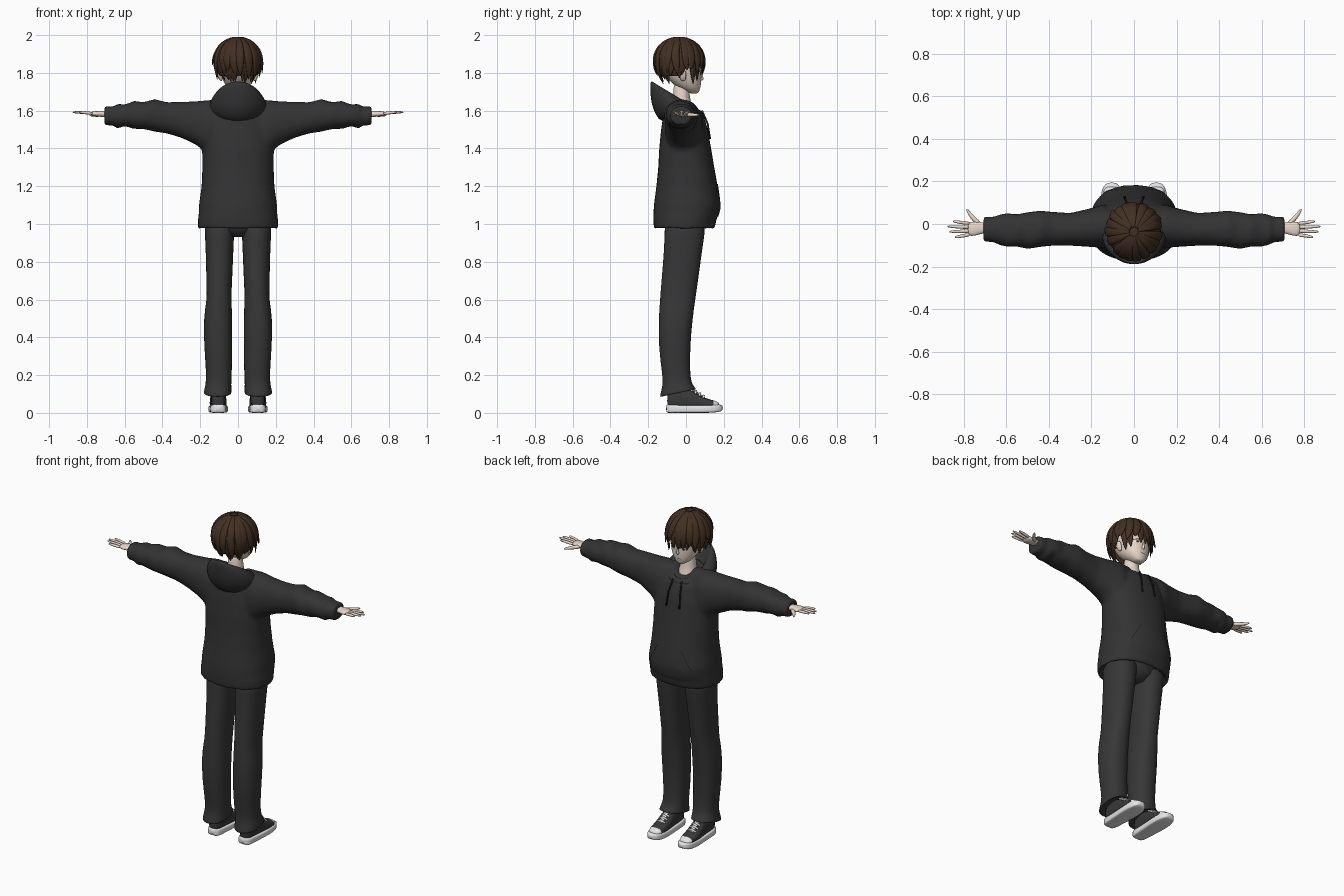
import bpy, bmesh, math, random
from mathutils import Vector as V

if "Cube" in bpy.data.objects:
    bpy.data.objects.remove(bpy.data.objects["Cube"])
random.seed(4)


def material(name, *rgb):
    m = bpy.data.materials.new(name)
    m.use_nodes = True
    m.diffuse_color = (*rgb, 1)
    m.node_tree.nodes["Principled BSDF"].inputs["Base Color"].default_value = (*rgb, 1)
    return m


CLOTH = material("charcoal cloth", .033, .033, .034)
TROUSER = material("trouser grey", .038, .038, .039)
SKIN = material("skin", .82, .69, .60)
HAIR = material("brown hair", .055, .029, .016)
WHITE = material("white rubber", .78, .78, .78)
CANVAS = material("shoe canvas", .04, .04, .042)
DARK = material("dark line", .015, .01, .01)
AMBER = material("amber eye", .30, .17, .06)


def spow(c, e):
    return math.copysign(abs(c) ** (2 / e), c)


def loft(bm, rings, n=20, e=2.0):
    """Skin a closed tube through rings given as (centre, u axis, v axis)."""
    loops = []
    for c, u, v in rings:
        angles = [2 * math.pi * i / n for i in range(n)]
        loops.append([bm.verts.new(V(c) + V(u) * spow(math.cos(a), e) + V(v) * spow(math.sin(a), e))
                      for a in angles])
    for a, b in zip(loops, loops[1:]):
        for i in range(n):
            bm.faces.new((a[i], a[(i + 1) % n], b[(i + 1) % n], b[i]))
    bm.faces.new(loops[0])
    bm.faces.new(loops[-1])


def finish(name, bm, *mats, mirror=False, subsurf=0):
    bmesh.ops.recalc_face_normals(bm, faces=bm.faces)
    me = bpy.data.meshes.new(name)
    bm.to_mesh(me)
    bm.free()
    for m in mats:
        me.materials.append(m)
    me.polygons.foreach_set("use_smooth", [True] * len(me.polygons))
    ob = bpy.data.objects.new(name, me)
    bpy.context.collection.objects.link(ob)
    if mirror:
        ob.modifiers.new("mirror", 'MIRROR').use_mirror_merge = False
    if subsurf:
        s = ob.modifiers.new("subdivision", 'SUBSURF')
        s.levels = s.render_levels = subsurf
    return ob


def level(z, x, rx, back, front, tilt=0.0):
    """Horizontal ring; tilt raises its front."""
    return (x, (back + front) / 2, z), (0, (front - back) / 2, tilt), (rx, 0, 0)


def tube(bm, path, widths, flat=1.0, out=V((0, 0, 1)), n=8):
    """Tapered tube along a path, flattened along the out direction."""
    path = [V(p) for p in path]
    rings = []
    for i, p in enumerate(path):
        t = (path[min(i + 1, len(path) - 1)] - path[max(i - 1, 0)]).normalized()
        side = t.cross(out).normalized()
        rings.append((p, side * widths[i], side.cross(t) * widths[i] * flat))
    loft(bm, rings, n)


# Hoodie: torso and both sleeves fused into one surface
bm = bmesh.new()
torso = [(1.02, .18, -.13, .12), (.98, .195, -.155, .135), (.968, .212, -.17, .15),
         (1.03, .212, -.173, .163), (1.05, .208, -.173, .175), (1.1, .207, -.17, .184),
         (1.2, .193, -.157, .168), (1.3, .189, -.147, .15), (1.4, .19, -.142, .133),
         (1.5, .19, -.132, .116), (1.58, .17, -.12, .092)]
loft(bm, [level(z, 0, rx, b, f) for z, rx, b, f in torso] + [level(1.635, 0, .11, -.1, .06, -.03)], 32, 2.3)
sleeve = [(.05, 1.25, 1.66, -.1, .08), (.15, 1.36, 1.657, -.112, .09), (.22, 1.418, 1.65, -.107, .07),
          (.3, 1.456, 1.647, -.102, .052), (.38, 1.48, 1.645, -.102, .057), (.44, 1.488, 1.662, -.108, .063),
          (.5, 1.503, 1.645, -.118, .056), (.55, 1.503, 1.652, -.106, .046), (.6, 1.518, 1.632, -.108, .052),
          (.64, 1.505, 1.638, -.096, .042), (.655, 1.52, 1.622, -.086, .034), (.708, 1.523, 1.624, -.084, .034)]
for s in (1, -1):
    loft(bm, [((s * x, (b + f) / 2, (lo + hi) / 2), (0, (f - b) / 2, 0), (0, 0, (hi - lo) / 2))
              for x, lo, hi, b, f in sleeve], 24, 2.2)
hoodie = finish("hoodie", bm, CLOTH)
r = hoodie.modifiers.new("fuse", 'REMESH')
r.mode, r.voxel_size, r.use_smooth_shade = 'VOXEL', .011, True
sm = hoodie.modifiers.new("soften", 'SMOOTH')
sm.factor, sm.iterations = .5, 6

# Lowered hood around the neck
hood = [(1.545, .10, -.13, .07, .02), (1.575, .14, -.165, .085, -.01), (1.605, .156, -.185, .09, -.03),
        (1.655, .148, -.192, .088, -.06), (1.68, .115, -.19, .078, -.08), (1.68, .092, -.175, .066, -.075),
        (1.65, .082, -.14, .055, -.06), (1.60, .07, -.1, .045, -.03)]
bm = bmesh.new()
loft(bm, [level(z, 0, rx, b, f, t) for z, rx, b, f, t in hood], 24)
finish("hood", bm, CLOTH, subsurf=1)

# Drawstrings
bm = bmesh.new()
tube(bm, [(.03, .085, 1.6), (.04, .115, 1.53), (.045, .128, 1.45)], [.005] * 3)
finish("drawstring", bm, DARK, mirror=True)


def plate(name, target, mat, outline, mirror=False, offset=.003):
    """Thin panel given by an (x, z) outline, projected onto a front surface."""
    bm = bmesh.new()
    bm.faces.new([bm.verts.new((x, .4, z)) for x, z in outline])
    bmesh.ops.triangulate(bm, faces=bm.faces)
    bmesh.ops.subdivide_edges(bm, edges=bm.edges, cuts=3, use_grid_fill=True)
    ob = finish(name, bm, mat, mirror=mirror)
    w = ob.modifiers.new("wrap", 'SHRINKWRAP')
    w.target, w.wrap_method, w.wrap_mode = target, 'PROJECT', 'ABOVE_SURFACE'
    w.use_project_y, w.use_positive_direction, w.use_negative_direction = True, False, True
    w.offset = offset
    return ob


plate("front_pocket", hoodie, CLOTH, [(-.14, 1.04), (.14, 1.04), (.14, 1.1), (.08, 1.21), (-.08, 1.21), (-.14, 1.1)])
plate("pocket_opening", hoodie, DARK, [(.142, 1.1), (.08, 1.212), (.077, 1.212), (.138, 1.1)], True, .005)

# Trousers
legs = [(1.04, .1, .085, -.12, .11), (.95, .0975, .0775, -.112, .1), (.8, .098, .072, -.122, .078),
        (.65, .1, .067, -.135, .058), (.6, .1, .066, -.138, .05), (.5, .107, .077, -.146, .036),
        (.35, .105, .075, -.146, .022), (.2, .1, .068, -.126, .022), (.15, .104, .068, -.122, .032)]
bm = bmesh.new()
loft(bm, [level(*p) for p in legs] + [level(.11, .108, .075, -.14, .055, .02),
     level(.1, .108, .072, -.138, .055, .02), level(.12, .106, .055, -.11, .03, .02)], 20, 2.3)
finish("trouser_leg", bm, TROUSER, mirror=True, subsurf=1)
bm = bmesh.new()
loft(bm, [level(.93, 0, .05, -.07, .06), level(.97, 0, .14, -.1, .09), level(1.04, 0, .17, -.12, .1)])
finish("trouser_seat", bm, TROUSER)


# Shoes: rings run from heel to toe between a lower and an upper height
def shoe_part(name, rings, e, *mats):
    bm = bmesh.new()
    loft(bm, [((.105, y, (lo + hi) / 2), (w, 0, 0), (0, 0, (hi - lo) / 2)) for y, w, lo, hi in rings], 20, e)
    for f in bm.faces:
        if len(mats) > 1 and f.calc_center_median().y > .135:
            f.material_index = 1
    return finish(name, bm, *mats, mirror=True, subsurf=1)


shoe_part("shoe_sole", [(-.106, .025, 0, .045), (-.09, .044, 0, .045), (-.03, .045, 0, .04), (.06, .052, 0, .04),
                        (.13, .053, 0, .042), (.175, .042, .004, .045), (.196, .02, .012, .042)], 5, WHITE)
shoe_part("shoe_upper", [(-.1, .022, .02, .11), (-.085, .037, .02, .125), (-.03, .04, .02, .14),
                         (.02, .042, .02, .13), (.06, .045, .02, .1), (.1, .046, .02, .078),
                         (.15, .042, .02, .066), (.178, .03, .02, .054)], 2.6, CANVAS, WHITE)
bm = bmesh.new()
for i in range(4):
    y, z = .03 + .02 * i, .126 - .0125 * i
    tube(bm, [(.078, y, z - .01), (.105, y + .004, z + .002), (.132, y, z - .01)], [.006] * 3)
tube(bm, [(.105, .01, .145), (.105, .05, .112), (.105, .1, .08)], [.014, .015, .012], .3)
finish("shoe_laces", bm, WHITE, mirror=True)

# Hands with four fingers and a thumb
bm = bmesh.new()
palm = [(.68, -.02, .026, .018), (.715, -.018, .026, .016), (.745, -.022, .036, .015), (.785, -.024, .034, .011)]
loft(bm, [((x, y, 1.567 + .03 * (x - .2)), (0, w, 0), (0, 0, h)) for x, y, w, h in palm], 12, 2.4)
for y0, x1, y1 in ((.002, .852, .012), (-.016, .876, -.012), (-.033, .868, -.036), (-.05, .842, -.062)):
    tube(bm, [(.765, y0, 1.584), (.81, (y0 + y1) / 2, 1.59), (x1 - .006, y1, 1.592), (x1, y1, 1.592)],
         [.0095, .009, .0065, .002])
tube(bm, [(.72, -.005, 1.58), (.755, .025, 1.578), (.78, .06, 1.577), (.787, .072, 1.577)], [.014, .012, .008, .002])
finish("hand", bm, SKIN, mirror=True, subsurf=1)

# Neck, head, nose and ears
bm = bmesh.new()
loft(bm, [level(1.58, 0, .068, -.08, .05), level(1.62, 0, .055, -.075, .035), level(1.67, 0, .043, -.068, .018),
          level(1.77, 0, .043, -.068, .02)], 16)
finish("neck", bm, SKIN, subsurf=1)
bm = bmesh.new()
skull = [(1.69, .016, .025, .062), (1.70, .034, .0, .07), (1.725, .062, -.05, .078), (1.76, .08, -.09, .082),
         (1.80, .092, -.12, .083), (1.85, .1, -.135, .086), (1.9, .098, -.135, .084), (1.95, .07, -.105, .05)]
loft(bm, [level(z, 0, rx, b, f) for z, rx, b, f in skull], 24, 2.15)
head = finish("head", bm, SKIN, subsurf=1)
bm = bmesh.new()
loft(bm, [level(1.757, 0, .008, .06, .084), level(1.766, 0, .01, .06, .097), level(1.785, 0, .007, .06, .089),
          level(1.81, 0, .004, .06, .083)], 10)
finish("nose", bm, SKIN, subsurf=1)
bm = bmesh.new()
loft(bm, [level(1.755, .088, .006, -.025, -.005), level(1.775, .094, .012, -.034, .002),
          level(1.8, .1, .014, -.042, .004), level(1.815, .1, .008, -.036, -.005)], 10)
finish("ear", bm, SKIN, mirror=True, subsurf=1)


# Eyes, lashes, brows and mouth
def oval(x, z, rx, rz, n=12):
    return [(x + rx * math.cos(math.tau * i / n), z + rz * math.sin(math.tau * i / n)) for i in range(n)]


plate("eye_white", head, WHITE, oval(.038, 1.796, .018, .009), True, .002)
plate("iris", head, AMBER, oval(.037, 1.797, .009, .009), True, .003)
plate("pupil", head, DARK, oval(.037, 1.797, .004, .005), True, .004)
plate("upper_lash", head, DARK, [(.016, 1.801), (.036, 1.81), (.058, 1.804), (.06, 1.808), (.036, 1.814)], True, .004)
plate("eyebrow", head, HAIR, [(.018, 1.826), (.045, 1.836), (.062, 1.829), (.045, 1.84), (.018, 1.831)], True, .003)
plate("mouth", head, DARK, [(-.017, 1.731), (.017, 1.731), (.015, 1.734), (-.015, 1.734)])

# Hair: a scalp cap under two layers of tapered locks
HC, HR = V((0, -.037, 1.862)), V((.123, .13, .124))
bm = bmesh.new()
bmesh.ops.create_uvsphere(bm, u_segments=28, v_segments=18, radius=1)
for v in bm.verts:
    v.co = HC + V(a * b for a, b in zip(v.co, HR))
hidden = [v for v in bm.verts if v.co.z < 1.775 or (v.co.y > .0 and v.co.z < 1.868)]
bmesh.ops.delete(bm, geom=hidden, context='VERTS')
finish("hair_cap", bm, HAIR)


def lock(bm, phi, tip_z, size, width, tuck):
    """One lock from the crown over the head, hanging to tip_z."""
    def at(radial, z, turn=0.0):
        return V((math.sin(phi + turn) * HR.x * radial * size, HC.y + math.cos(phi + turn) * HR.y * radial * size, z))
    drift = random.uniform(-.16, .16)
    path = [at(math.sin(a), HC.z + HR.z * size * math.cos(a)) for a in (.12, .5, .9, 1.3)]
    path += [at(1 - (1 - tuck) * k * k, 1.885 + (tip_z - 1.885) * k, drift * k) for k in (.4, .75, 1)]
    tube(bm, path, [width * k for k in (.25, .65, .9, 1, .9, .55, .05)], .35,
         V((math.sin(phi), math.cos(phi), .35)), 6)


bm = bmesh.new()
for size, count in ((1.0, 24), (1.05, 19)):
    for i in range(count):
        phi = math.tau * (i + random.uniform(-.25, .25)) / count
        deg = abs(math.degrees((phi + math.pi) % math.tau - math.pi))
        if deg < 38:
            tip, tuck = random.uniform(1.785, 1.825), .97
        elif deg < 70:
            tip, tuck = random.uniform(1.735, 1.775), .93
        elif deg < 110:
            tip, tuck = random.uniform(1.765, 1.79), .9
        else:
            tip, tuck = random.uniform(1.735, 1.765), .68
        if size > 1 and deg >= 38:
            tip, tuck = tip + random.uniform(.02, .07), tuck + random.uniform(.08, .22)
        lock(bm, phi, tip, size, .027, tuck)
finish("hair_locks", bm, HAIR, subsurf=1)
